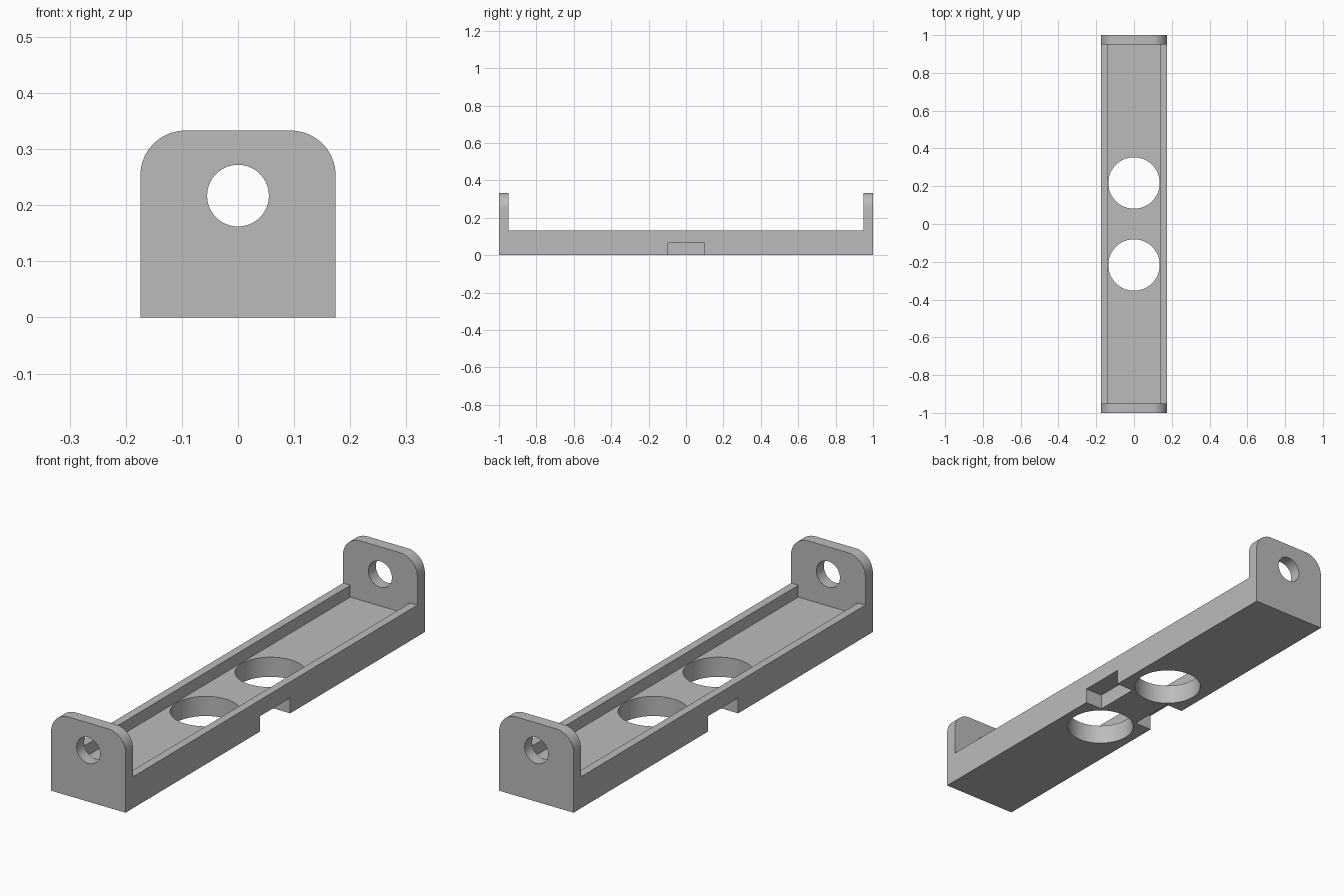
import bpy, bmesh
from math import pi, sin, cos
from mathutils import Matrix, Vector

cube = bpy.data.objects.get("Cube")
if cube:
    bpy.data.objects.remove(cube, do_unlink=True)

HALF_W, HALF_L, HEIGHT = 0.174, 1.0, 0.333
WALL_TOP, FLOOR, INNER_W, INNER_L = 0.133, 0.083, 0.14, 0.95
CORNER = 0.08

grey = bpy.data.materials.new("light grey")
grey.use_nodes = True
COLOUR = (0.5, 0.5, 0.5, 1)
grey.diffuse_color = COLOUR
grey.node_tree.nodes["Principled BSDF"].inputs["Base Color"].default_value = COLOUR


def make(name, bm):
    bmesh.ops.recalc_face_normals(bm, faces=bm.faces)
    mesh = bpy.data.meshes.new(name)
    bm.to_mesh(mesh)
    bm.free()
    mesh.materials.append(grey)
    obj = bpy.data.objects.new(name, mesh)
    bpy.context.collection.objects.link(obj)
    return obj


def box(name, low, high):
    bm = bmesh.new()
    low, high = Vector(low), Vector(high)
    bmesh.ops.create_cube(bm, size=1, matrix=Matrix.Translation((low + high) / 2)
                          @ Matrix.Diagonal((*(high - low), 1)))
    return make(name, bm)


def cylinder(name, centre, radius, depth, tilt=0):
    bm = bmesh.new()
    bmesh.ops.create_cone(bm, cap_ends=True, segments=64, radius1=radius, radius2=radius,
                          depth=depth, matrix=Matrix.Translation(centre)
                          @ Matrix.Rotation(tilt, 4, 'X'))
    return make(name, bm)


# Full-length bar with the rounded end-plate outline
outline = [(-HALF_W, 0), (HALF_W, 0)]
for side, start in ((1, 0), (-1, pi / 2)):
    for i in range(17):
        a = start + i * pi / 32
        outline.append((side * (HALF_W - CORNER) + CORNER * cos(a),
                        HEIGHT - CORNER + CORNER * sin(a)))
bm = bmesh.new()
face = bm.faces.new([bm.verts.new((x, -HALF_L, z)) for x, z in outline])
ext = bmesh.ops.extrude_face_region(bm, geom=[face])
bmesh.ops.translate(bm, vec=(0, 2 * HALF_L, 0),
                    verts=[v for v in ext["geom"] if isinstance(v, bmesh.types.BMVert)])
tray = make("bracket_tray", bm)

# Space between the end plates, trough, and end-plate holes
cutters = [
    box("upper_gap", (-1, -INNER_L, WALL_TOP), (1, INNER_L, 1)),
    box("trough", (-INNER_W, -INNER_L, FLOOR), (INNER_W, INNER_L, 0.5)),
    cylinder("end_holes", (0, 0, 0.217), 0.055, 3, pi / 2),
]
# Mirrored floor holes and underside notches
for s in (-1, 1):
    cutters.append(cylinder("floor_hole", (0, s * 0.217, 0), 0.136, 1))
    cutters.append(box("side_notch", (s * 0.193 - 0.1, -0.1, -0.1),
                       (s * 0.193 + 0.1, 0.1, 0.065)))

bpy.context.view_layer.objects.active = tray
tray.select_set(True)
for cutter in cutters:
    mod = tray.modifiers.new(cutter.name, 'BOOLEAN')
    mod.operation, mod.solver, mod.object = 'DIFFERENCE', 'EXACT', cutter
    bpy.ops.object.modifier_apply(modifier=mod.name)
    bpy.data.objects.remove(cutter, do_unlink=True)

# Smooth rounded surfaces, crisp edges
bpy.ops.object.shade_smooth_by_angle(angle=pi / 6)
